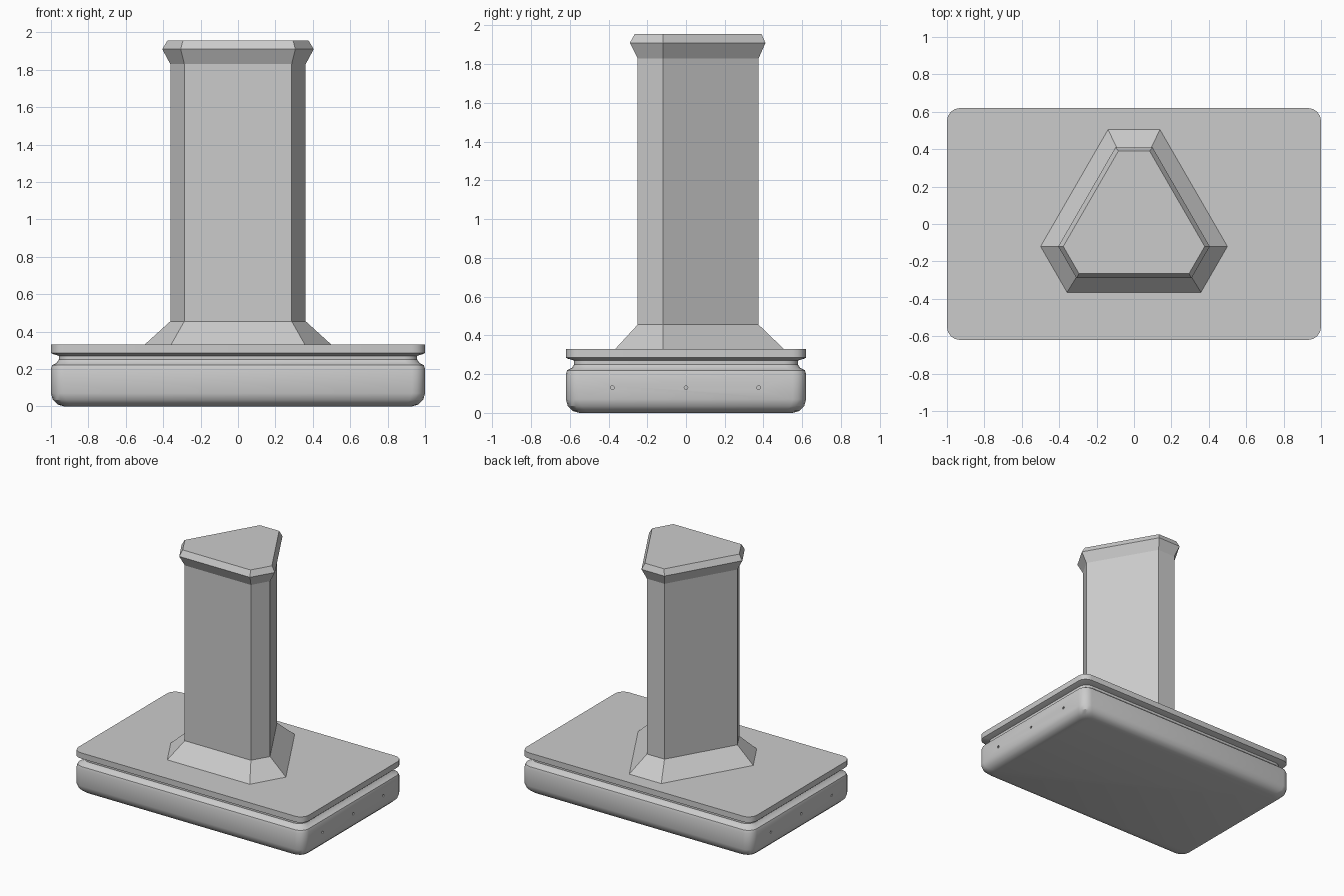
import bpy, bmesh, math
from mathutils import Matrix

cube = bpy.data.objects.get("Cube")
if cube:
    bpy.data.objects.remove(cube)

grey = bpy.data.materials.new("plain_grey")
grey.use_nodes = True
colour = (0.6, 0.6, 0.6, 1)
grey.diffuse_color = colour
grey.node_tree.nodes["Principled BSDF"].inputs["Base Color"].default_value = colour


def finish(name, bm):
    bmesh.ops.recalc_face_normals(bm, faces=bm.faces)
    mesh = bpy.data.meshes.new(name)
    bm.to_mesh(mesh)
    bm.free()
    mesh.materials.append(grey)
    obj = bpy.data.objects.new(name, mesh)
    bpy.context.collection.objects.link(obj)
    return obj


def loft(name, sections):
    """Skin a stack of (outline, height) sections and cap both ends."""
    bm = bmesh.new()
    rings = [[bm.verts.new((x, y, z)) for x, y in pts] for pts, z in sections]
    n = len(rings[0])
    for low, high in zip(rings, rings[1:]):
        for i in range(n):
            j = (i + 1) % n
            bm.faces.new((low[i], low[j], high[j], high[i]))
    bm.faces.new(rings[0][::-1])
    bm.faces.new(rings[-1])
    return finish(name, bm)


def rounded_rect(inset, radius=0.07, steps=4):
    hx, hy = 1.0 - inset, 0.62 - inset
    pts = []
    for k, (sx, sy) in enumerate([(1, 1), (-1, 1), (-1, -1), (1, -1)]):
        for s in range(steps + 1):
            a = (k + s / steps) * math.pi / 2
            pts.append((sx * (hx - radius) + radius * math.cos(a),
                        sy * (hy - radius) + radius * math.sin(a)))
    return pts


def clipped_triangle(half, front, back, corner=-0.12):
    """Triangle with its three points cut off, sides at sixty degrees."""
    t = math.sqrt(3)
    right = [(half - (corner - front) / t, front), (half, corner),
             (half - (back - corner) / t, back)]
    return right + [(-x, y) for x, y in reversed(right)]


# Slab with rounded underside, groove and lip
base_profile = [(0.07, 0), (0.035, 0.01), (0.01, 0.035), (0, 0.07), (0, 0.2),
                (0.006, 0.22), (0.03, 0.232), (0.042, 0.25), (0.042, 0.27),
                (0.01, 0.28), (0, 0.285), (0, 0.33)]
base = loft("base_slab", [(rounded_rect(i), z) for i, z in base_profile])

# Small holes in both ends of the slab
bm = bmesh.new()
for side in (-1, 1):
    for y in (-0.38, 0, 0.375):
        place = Matrix.Translation((side, y, 0.13)) @ Matrix.Rotation(math.pi / 2, 4, "Y")
        bmesh.ops.create_cone(bm, cap_ends=True, segments=8, radius1=0.01,
                              radius2=0.01, depth=0.04, matrix=place)
cutter = finish("hole_cutter", bm)
cutter.hide_render = True
cutter.hide_set(True)
cutter.display_type = "WIRE"
cut = base.modifiers.new("holes", "BOOLEAN")
cut.operation = "DIFFERENCE"
cut.object = cutter

# Column with flared foot and cap
loft("column", [
    (clipped_triangle(0.505, -0.37, 0.51), 0.325),
    (clipped_triangle(0.362, -0.25, 0.375), 0.455),
    (clipped_triangle(0.362, -0.25, 0.375), 1.83),
    (clipped_triangle(0.405, -0.29, 0.41), 1.91),
    (clipped_triangle(0.378, -0.265, 0.39), 1.955)])

# Smooth the slab's rounded edges, keep its creases sharp
bpy.ops.object.select_all(action="DESELECT")
base.select_set(True)
bpy.context.view_layer.objects.active = base
bpy.ops.object.shade_smooth_by_angle(angle=math.radians(32))
